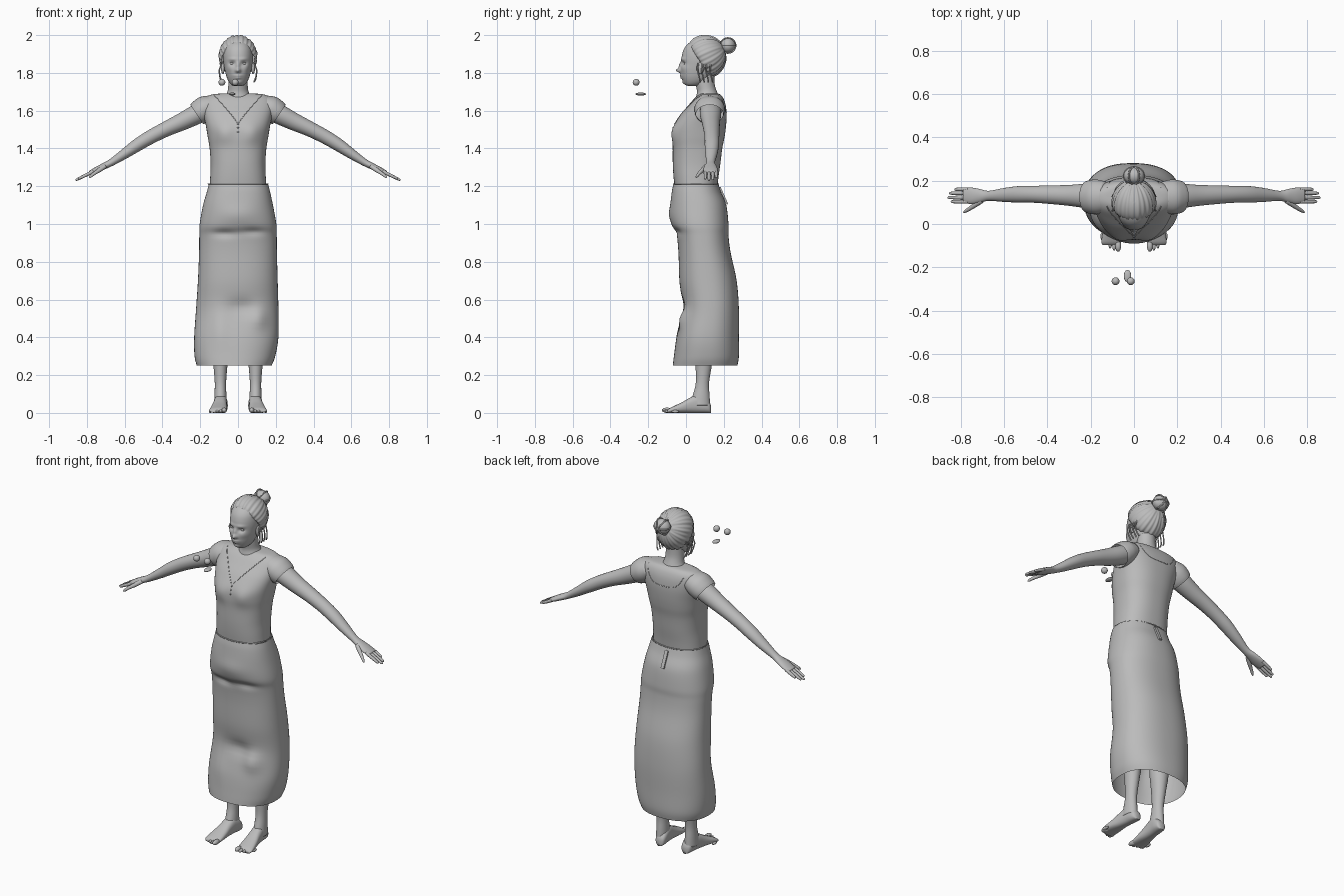
import bpy, bmesh, math
from mathutils import Vector, Matrix
from mathutils.bvhtree import BVHTree

cube = bpy.data.objects.get("Cube")
if cube:
    bpy.data.objects.remove(cube)

grey = bpy.data.materials.new("plain grey")
grey.use_nodes = True
tone = (0.5, 0.5, 0.5, 1)
grey.diffuse_color = tone
grey.node_tree.nodes["Principled BSDF"].inputs["Base Color"].default_value = tone
SIDES = ((1, "left"), (-1, "right"))


def finish(name, bm, smooth=True):
    bmesh.ops.recalc_face_normals(bm, faces=bm.faces)
    mesh = bpy.data.meshes.new(name)
    bm.to_mesh(mesh)
    bm.free()
    mesh.materials.append(grey)
    for face in mesh.polygons:
        face.use_smooth = smooth
    obj = bpy.data.objects.new(name, mesh)
    bpy.context.collection.objects.link(obj)
    return obj


def spline(a, b, c, d, t):
    return b + (c - a) * (t / 2) + (a * 2 - b * 5 + c * 4 - d) * (t * t / 2) \
        + (b * 3 - a - c * 3 + d) * (t ** 3 / 2)


def loft(name, rings, n=32, steps=4, power=2, caps=(True, True), bumps=()):
    """Skin a smooth surface over rings of (centre, half axis, half axis)."""
    dense, last = [], len(rings) - 1
    for i in range(last):
        near = [rings[max(0, min(last, i + k))] for k in (-1, 0, 1, 2)]
        for s in range(steps):
            dense.append([spline(*[r[k] for r in near], s / steps) for k in range(3)])
    dense.append(rings[-1])
    bm, loops = bmesh.new(), []
    for c, u, v in dense:
        loop = []
        for k in range(n):
            a = math.tau * k / n
            cs, sn = [math.copysign(abs(f) ** (2 / power), f) for f in (math.cos(a), math.sin(a))]
            loop.append(bm.verts.new(c + u * cs + v * sn))
        loops.append(loop)
    for lo, hi in zip(loops, loops[1:]):
        for k in range(n):
            m = (k + 1) % n
            bm.faces.new((lo[k], lo[m], hi[m], hi[k]))
    for cap, loop in zip(caps, (loops[0], loops[-1])):
        if cap:
            bm.faces.new(loop)
    # Soft local pushes: centre, spread per axis, offset
    for centre, spread, push in bumps:
        for v in bm.verts:
            d = sum(((v.co[k] - centre[k]) / spread[k]) ** 2 for k in range(3))
            v.co += Vector(push) * math.exp(-d)
    return finish(name, bm)


def level(z, x0, x1, front, back):
    return (Vector(((x0 + x1) / 2, (front + back) / 2, z)),
            Vector(((x1 - x0) / 2, 0, 0)), Vector((0, (back - front) / 2, 0)))


def even(rows):
    return [level(z, -w, w, f, b) for z, w, f, b in rows]


def limb(name, side, rows, **kw):
    """Tube through (x, y, z, half depth, half thickness), mirrored by side."""
    pts = [Vector((side * r[0], r[1], r[2])) for r in rows]
    rings = []
    for i, r in enumerate(rows):
        d = pts[min(i + 1, len(pts) - 1)] - pts[max(i - 1, 0)]
        up = Vector((-d.z, 0, d.x)).normalized()
        rings.append((pts[i], Vector((0, r[3], 0)), up * r[4]))
    return loft(name, rings, **kw)


def ball(name, centre, radii, segments=24):
    bm = bmesh.new()
    bmesh.ops.create_uvsphere(bm, u_segments=segments, v_segments=segments // 2, radius=1)
    bm.transform(Matrix.Translation(centre) @ Matrix.Diagonal((*radii, 1)))
    return finish(name, bm)


def cord(name, points, radius):
    curve = bpy.data.curves.new(name, "CURVE")
    curve.dimensions, curve.bevel_depth, curve.bevel_resolution = "3D", radius, 1
    line = curve.splines.new("POLY")
    line.points.add(len(points) - 1)
    for p, co in zip(line.points, points):
        p.co = (*co, 1)
    curve.materials.append(grey)
    obj = bpy.data.objects.new(name, curve)
    bpy.context.collection.objects.link(obj)


# Long skirt, open at the hem, with soft folds
loft("skirt", [level(*r) for r in (
    (1.21, -.155, .16, -.067, .172), (1.17, -.165, .17, -.075, .185),
    (1.1, -.185, .185, -.08, .213), (1, -.203, .203, -.073, .225),
    (.94, -.205, .205, -.05, .225), (.85, -.206, .206, -.04, .236),
    (.7, -.212, .21, -.035, .268), (.55, -.222, .214, -.02, .28),
    (.4, -.232, .214, -.05, .28), (.3, -.23, .197, -.064, .28),
    (.25, -.218, .178, -.07, .272))],
    n=72, steps=6, power=2.3, caps=(False, False), bumps=(
        ((0, -.07, 1.05), (.1, .1, .05), (0, -.012, 0)),
        ((-.07, -.05, .95), (.06, .1, .02), (0, .014, 0)),
        ((.08, -.05, .96), (.06, .1, .02), (0, .012, 0)),
        ((.02, -.03, .56), (.07, .1, .04), (0, .018, 0)),
        ((.11, -.03, .5), (.05, .1, .05), (0, -.022, 0)),
        ((-.1, -.05, .45), (.04, .1, .1), (0, -.01, 0))))

# Fitted blouse
blouse = loft("blouse", even((
    (1.18, .15, -.058, .165), (1.25, .147, -.066, .172), (1.32, .145, -.07, .182),
    (1.4, .15, -.07, .192), (1.46, .16, -.07, .204), (1.52, .17, -.062, .212),
    (1.58, .182, -.028, .215), (1.63, .188, .014, .21), (1.665, .178, .045, .198),
    (1.685, .14, .07, .182), (1.692, .07, .085, .165))),
    n=72, steps=6, power=2.4, bumps=[
        ((s * .075, -.07, 1.48), (.05, .08, .05), (0, -.014, 0)) for s in (1, -1)])
cord("waist_seam", [(.158 * math.cos(a), .053 + .12 * math.sin(a), 1.212)
                    for a in (math.tau * k / 48 for k in range(49))], .003)
bm = bmesh.new()
bmesh.ops.create_cube(bm, size=1)
bm.transform(Matrix.Translation((0, .199, 1.15)) @ Matrix.Rotation(.42, 4, "X")
             @ Matrix.Diagonal((.02, .009, .1, 1)))
finish("back_zip", bm, False)

# Neckline seams laid on the blouse, and three buttons
tree = BVHTree.FromObject(blouse, bpy.context.evaluated_depsgraph_get())


def on_blouse(x, z, facing):
    hit = tree.ray_cast(Vector((x, 2 * facing, z)), Vector((0, -facing, 0)))[0]
    return hit or Vector((x, .12, z))


span = [k / 12 for k in range(-12, 13)]
cord("front_neckline", [on_blouse(.125 * t, 1.53 + .15 * abs(t) ** .9, -1) for t in span], .002)
cord("back_neckline", [on_blouse(.125 * t, 1.59 + .09 * t ** 4, 1) for t in span], .002)
for z in (1.53, 1.51, 1.488):
    ball("button", on_blouse(0, z, -1), (.005, .004, .005), 12)

# Neck and head with modelled face
loft("neck", even(((1.62, .085, .05, .18), (1.665, .074, .052, .178), (1.7, .056, .058, .164),
                   (1.74, .051, .052, .152), (1.8, .05, .045, .15))))
face = [((0, -.04, 1.813), (.013, .05, .012), (0, -.026, 0)),
        ((0, -.03, 1.84), (.01, .05, .018), (0, -.012, 0)),
        ((0, -.03, 1.785), (.022, .05, .006), (0, -.008, 0)),
        ((0, -.03, 1.773), (.018, .05, .005), (0, -.008, 0)),
        ((0, -.02, 1.748), (.016, .05, .01), (0, -.007, 0))]
for s, _ in SIDES:
    face += [((s * .031, -.02, 1.85), (.016, .04, .01), (0, .012, 0)),
             ((s * .03, -.02, 1.873), (.024, .04, .008), (0, -.005, 0)),
             ((s * .045, -.005, 1.825), (.02, .04, .018), (0, -.005, 0))]
loft("head", even((
    (1.73, .02, .012, .06), (1.738, .036, -.004, .085), (1.755, .05, -.015, .115),
    (1.78, .061, -.024, .14), (1.81, .069, -.028, .165), (1.84, .075, -.026, .184),
    (1.87, .079, -.024, .194), (1.9, .079, -.02, .196), (1.93, .074, -.009, .188),
    (1.955, .06, .012, .17), (1.975, .038, .045, .14), (1.983, .012, .075, .11))),
    n=96, steps=6, power=2.15, bumps=face)
for s, side in SIDES:
    ball(side + "_eye", (s * .031, .004, 1.85), (.014, .016, .011))
    ball(side + "_ear", (s * .08, .075, 1.825), (.01, .02, .031))

# Swept-back hair: a rippled cap trimmed at the hairline
middle = Vector((0, .1, 1.885))
bun_way = Vector((0, .115, .055)).normalized()
across = bun_way.cross(Vector((1, 0, 0)))
bm = bmesh.new()
bmesh.ops.create_uvsphere(bm, u_segments=128, v_segments=64, radius=1)
bm.transform(Matrix.Translation(middle) @ Matrix.Diagonal((.102, .112, .115, 1)))


def past_hairline(p):
    return p.y - .65 * (1.96 - p.z)


bmesh.ops.delete(bm, geom=[v for v in bm.verts if past_hairline(v.co) < 0], context="VERTS")
for v in bm.verts:
    ray = v.co - middle
    swirl = math.atan2(ray.x, ray.dot(across))
    ripple = .018 * math.sin(26 * swirl) + .012 * math.sin(11 * swirl + 1)
    v.co = middle + ray * (1 + ripple - .13 * math.exp(-past_hairline(v.co) / .015))
finish("hair", bm)
ball("hair_bun", (0, .222, 1.945), (.048, .04, .042), 32)
for k in range(3):
    tilt = Matrix.Rotation(k * math.pi / 3, 3, "Y")
    cord("bun_strand", [Vector((0, .222, 1.945)) + tilt @ Vector((.047 * math.cos(a), .041 * math.sin(a), 0))
                        for a in (math.tau * j / 24 for j in range(25))], .004)
for s, side in SIDES:
    for k in range(4):
        y = .065 + .022 * k
        cord(side + "_loose_strand", [(s * .088, y, 1.85), (s * .1, y - .004, 1.81),
                                      (s * .094, y + .006, 1.775 - .008 * (k % 2)),
                                      (s * .084, y + .01, 1.75)], .004)

for s, side in SIDES:
    # Cap sleeve, arm and hand
    limb(side + "_sleeve", s, ((.13, .125, 1.63, .07, .055), (.17, .125, 1.612, .08, .068),
                               (.2, .125, 1.592, .078, .067), (.218, .125, 1.58, .072, .062)),
         caps=(True, False))
    limb(side + "_arm", s, (
        (.15, .13, 1.615, .055, .05), (.22, .13, 1.58, .056, .052), (.3, .132, 1.54, .048, .046),
        (.38, .135, 1.503, .043, .04), (.46, .137, 1.462, .039, .037), (.53, .137, 1.42, .038, .034),
        (.6, .134, 1.372, .032, .027), (.67, .13, 1.326, .023, .019), (.71, .13, 1.306, .031, .017),
        (.75, .13, 1.287, .038, .015), (.785, .132, 1.27, .034, .011)))
    for finger, y, tip in (("index", .103, .845), ("middle", .122, .86),
                           ("ring", .142, .853), ("little", .16, .828)):
        root = Vector((.765, y, 1.279))
        drop = (tip - .765) * .5
        limb(f"{side}_{finger}_finger", s, [
            (root.x + (tip - root.x) * t, y, root.z - drop * t, r, r)
            for t, r in ((0, .009), (.4, .009), (.8, .0075), (.95, .006), (1, .002))], n=14)
    limb(side + "_thumb", s, ((.7, .11, 1.308, .014, .012), (.73, .09, 1.288, .013, .012),
                              (.76, .07, 1.268, .01, .009), (.78, .058, 1.252, .007, .007),
                              (.787, .054, 1.246, .002, .002)), n=14)

    # Leg, foot and toes
    loft(side + "_leg", [level(z, s * .093 - w, s * .093 + w, f, b) for z, w, f, b in (
        (1, .08, 0, .17), (.75, .068, .02, .16), (.5, .05, .04, .14), (.36, .05, .045, .15),
        (.26, .038, .05, .138), (.16, .03, .052, .122), (.09, .032, .035, .125),
        (.04, .034, .02, .128))])
    loft(side + "_foot", [
        (Vector((s * (.097 - .1 * y), y, top / 2)), Vector((w, 0, 0)), Vector((0, 0, top / 2)))
        for y, w, top in ((.133, .012, .035), (.125, .026, .055), (.1, .033, .08), (.06, .034, .096),
                          (.02, .036, .08), (-.02, .041, .057), (-.06, .045, .038),
                          (-.085, .045, .026), (-.098, .038, .014))], power=2.5)
    for k in range(5):
        size = .014 if k == 0 else .0095 - .0005 * k
        ball(side + "_toe", (s * (.073 + .0185 * k), -.1 + .0045 * k * k * .6, size),
             (size, .028 - .002 * k, size), 16)

# Small loose pieces floating ahead of the face
for x in (-.085, -.015):
    ball("loose_ball", (x, -.264, 1.75), (.018, .018, .018))
ball("loose_flat_piece", (-.03, -.24, 1.688), (.017, .028, .008))
